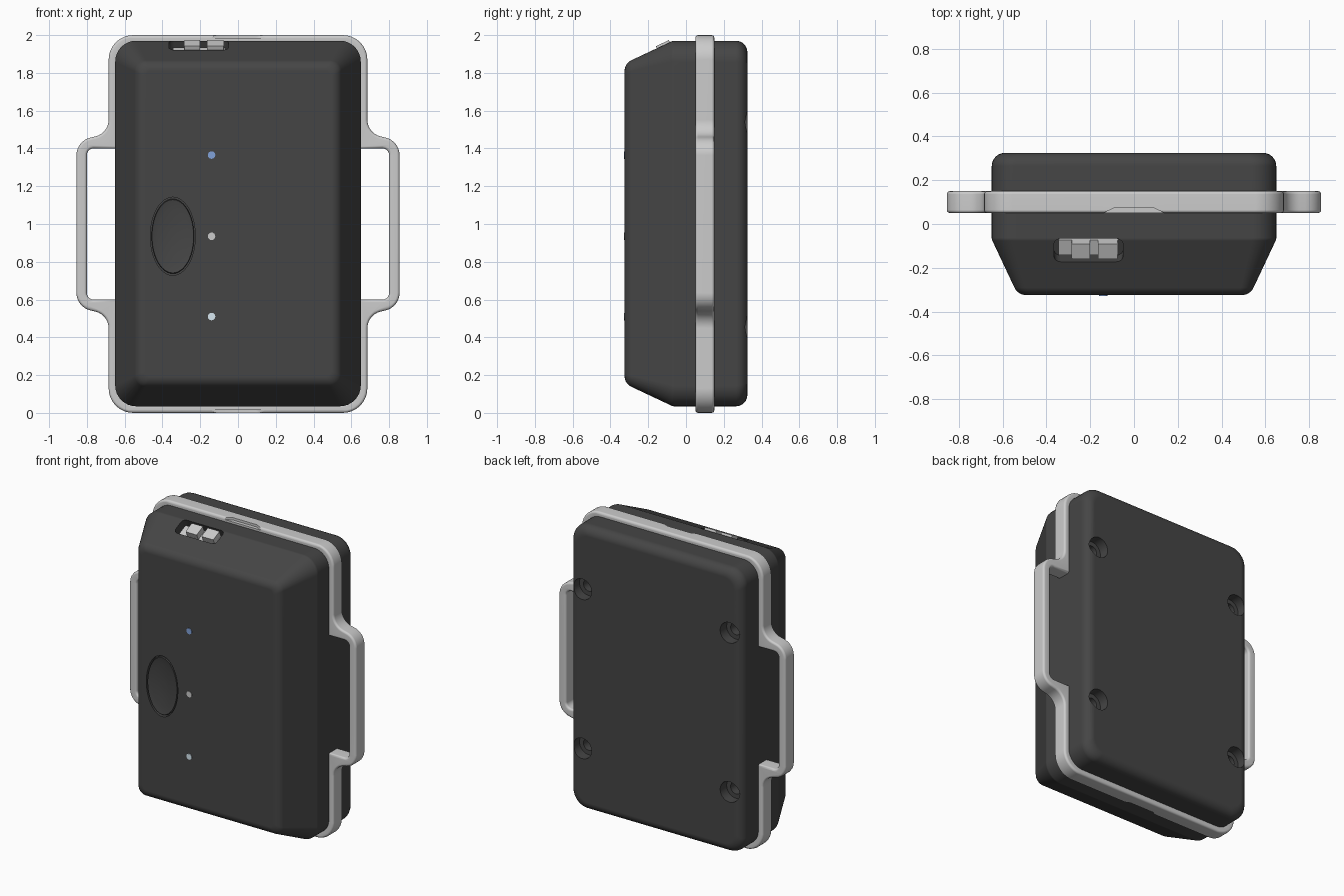
import bpy, bmesh, math
from mathutils import Vector, Matrix

if "Cube" in bpy.data.objects:
    bpy.data.objects.remove(bpy.data.objects["Cube"])

CZ = 1.0025                      # centre height of the case


def material(name, rgb):
    m = bpy.data.materials.new(name)
    m.diffuse_color = (*rgb, 1)
    m.use_nodes = True
    m.node_tree.nodes["Principled BSDF"].inputs["Base Color"].default_value = m.diffuse_color
    return m


DARK = material("dark_plastic", (0.06, 0.06, 0.06))


def round_poly(pts, n=8):
    """Closed 2D polygon of (x, y, radius) with filleted corners."""
    out = []
    for i, (x, y, r) in enumerate(pts):
        p = Vector((x, y))
        if r == 0:
            out.append(p)
            continue
        d1 = (Vector(pts[i - 1][:2]) - p).normalized()
        d2 = (Vector(pts[(i + 1) % len(pts)][:2]) - p).normalized()
        a = d1.angle(d2) / 2
        c = p + (d1 + d2).normalized() * r / math.sin(a)
        v1, v2 = p + d1 * r / math.tan(a) - c, p + d2 * r / math.tan(a) - c
        a1, a2 = math.atan2(v1.y, v1.x), math.atan2(v2.y, v2.x)
        da = (a2 - a1 + math.pi) % (2 * math.pi) - math.pi
        out += [c + r * Vector((math.cos(a1 + da * k / n), math.sin(a1 + da * k / n)))
                for k in range(n + 1)]
    return out


def rect(w, h, r, n=8):
    return round_poly([(w, h, r), (-w, h, r), (-w, -h, r), (w, -h, r)], n)


def ellipse(a, b, n=48):
    return [Vector((a * math.cos(2 * math.pi * i / n), b * math.sin(2 * math.pi * i / n)))
            for i in range(n)]


def loft(name, rings, mat=None, matrix=None):
    """Closed skin through rings of 3D points."""
    bm = bmesh.new()
    vs = [[bm.verts.new(p) for p in ring] for ring in rings]
    n = len(vs[0])
    for a, b in zip(vs, vs[1:]):
        for i in range(n):
            bm.faces.new((a[i], a[(i + 1) % n], b[(i + 1) % n], b[i]))
    bm.faces.new(vs[0])
    bm.faces.new(vs[-1])
    bmesh.ops.recalc_face_normals(bm, faces=bm.faces)
    if matrix:
        bm.transform(matrix)
    me = bpy.data.meshes.new(name)
    bm.to_mesh(me)
    bm.free()
    ob = bpy.data.objects.new(name, me)
    bpy.context.collection.objects.link(ob)
    if mat:
        me.materials.append(mat)
    return ob


def along_y(outline, y, x=0, z=0):
    return [(p.x + x, y, p.y + z) for p in outline]


def along_z(outline, z):
    return [(p.x, p.y, z) for p in outline]


def activate(ob):
    bpy.ops.object.select_all(action='DESELECT')
    ob.select_set(True)
    bpy.context.view_layer.objects.active = ob


def cut(ob, cutter):
    activate(ob)
    m = ob.modifiers.new("cut", 'BOOLEAN')
    m.operation, m.solver, m.object = 'DIFFERENCE', 'EXACT', cutter
    bpy.ops.object.modifier_apply(modifier=m.name)
    bpy.data.objects.remove(cutter)


def smooth(ob, angle=32):
    activate(ob)
    bpy.ops.object.shade_smooth_by_angle(angle=math.radians(angle))
    ob.modifiers.new("normals", 'WEIGHTED_NORMAL').keep_sharp = True


def shell(name, profile):
    """Rounded rectangles following a profile of (inset, y)."""
    return loft(name, [along_y(rect(0.65 - d, 0.9675 - d, 0.11 - 0.5 * d), y, 0, CZ)
                       for d, y in profile], DARK)


# Case halves, with the fillets taken from a rounded side profile
front_prof = round_poly([(0.4, 0.1, 0), (0.4, -0.325, 0), (0.12, -0.325, 0.06),
                         (0, -0.07, 0.03), (0, 0.1, 0)], 6)[2:]
back_prof = round_poly([(0.4, 0.1, 0), (0, 0.1, 0), (0, 0.325, 0.06), (0.4, 0.325, 0)], 6)[1:-1]
front = shell("front_shell", front_prof)
back = shell("back_shell", back_prof)

# Oval button in its pocket
BX, BZ = -0.345, 0.935
cut(front, loft("cutter", [along_y(ellipse(0.119, 0.207), y, BX, BZ) for y in (-0.295, -0.4)]))
dish = [(0.97, -0.29), (0.97, -0.318), (0.95, -0.323)]
dish += [(s, -0.323 + 0.016 * (1 - s * s)) for s in (0.85, 0.7, 0.5, 0.3, 0.1)]
button = loft("oval_button", [along_y(ellipse(0.116 * s, 0.204 * s), y, BX, BZ)
                              for s, y in dish], DARK)
smooth(button)

# Switch slot on the sloped top edge
tilt = Matrix.Translation((0, -0.12, 1.9465)) @ Matrix.Rotation(math.atan(0.12 / 0.255), 4, 'X')
slot = [p + Vector((-0.208, 0)) for p in rect(0.158, 0.058, 0.03, 5)]
cut(front, loft("cutter", [along_z(slot, -0.07), along_z(slot, 0.1)], None, tilt))
for name, x0, x1, top in (("switch_base", -0.345, -0.07, -0.03),
                          ("switch_slider_left", -0.285, -0.2, 0.012),
                          ("switch_slider_right", -0.165, -0.075, 0.012)):
    o = [p + Vector(((x0 + x1) / 2, 0)) for p in rect((x1 - x0) / 2, 0.038, 0.005, 2)]
    smooth(loft(name, [along_z(o, -0.075), along_z(o, top)], None, tilt))

# Indicator lights
for name, z, rgb in (("light_top", 1.365, (0.22, 0.36, 0.7)),
                     ("light_middle", 0.935, (0.6, 0.6, 0.6)),
                     ("light_bottom", 0.51, (0.68, 0.8, 0.88))):
    smooth(loft(name, [along_y(ellipse(0.02, 0.02, 16), y, -0.14, z) for y in (-0.3, -0.328)],
                material(name, rgb)))

# Counterbored screw holes in the back
for x in (-0.555, 0.555):
    for z in (0.455, 1.54):
        for r, depth in ((0.07, 0.255), (0.04, 0.18)):
            cut(back, loft("cutter", [along_y(ellipse(r, r, 32), y, x, z) for y in (depth, 0.4)]))
smooth(front)
smooth(back)


# Grey frame with the two strap loops
def mirrored(q):
    right = q + [(x, 2 - z, r) for x, z, r in reversed(q)]
    return round_poly(right + [(-x, z, r) for x, z, r in reversed(right)])


outer = mirrored([(0.685, 2.0, 0.13), (0.685, 1.48, 0.09), (0.855, 1.44, 0.095)])
inner = mirrored([(0.64, 1.955, 0.1), (0.64, 1.4, 0), (0.8, 1.4, 0.035)])
cu = bpy.data.curves.new("strap_frame", 'CURVE')
cu.dimensions, cu.fill_mode = '2D', 'BOTH'
BEV = 0.014
cu.extrude, cu.bevel_depth, cu.bevel_resolution, cu.offset = 0.05 - BEV, BEV, 2, -BEV
for pts in (outer, inner):
    sp = cu.splines.new('POLY')
    sp.points.add(len(pts) - 1)
    for sp_pt, p in zip(sp.points, pts):
        sp_pt.co = (p.x, p.y, 0, 1)
    sp.use_cyclic_u = True
frame = bpy.data.objects.new("strap_frame", cu)
bpy.context.collection.objects.link(frame)
activate(frame)
bpy.ops.object.convert(target='MESH')
frame = bpy.context.view_layer.objects.active
bm = bmesh.new()
bm.from_mesh(frame.data)
bm.transform(Matrix.Translation((0, 0.1, 0)) @ Matrix.Rotation(math.pi / 2, 4, 'X'))
bmesh.ops.remove_doubles(bm, verts=bm.verts, dist=0.0002)
bmesh.ops.recalc_face_normals(bm, faces=bm.faces)
bm.to_mesh(frame.data)
bm.free()

# Pry notches at the top and bottom of the frame
notch = [Vector(p) for p in ((-0.16, 0.04), (0.16, 0.04), (0.09, 0.074), (-0.09, 0.074))]
for z0, z1 in ((1.984, 2.05), (-0.05, 0.016)):
    cut(frame, loft("cutter", [along_z(notch, z0), along_z(notch, z1)]))
smooth(frame)
